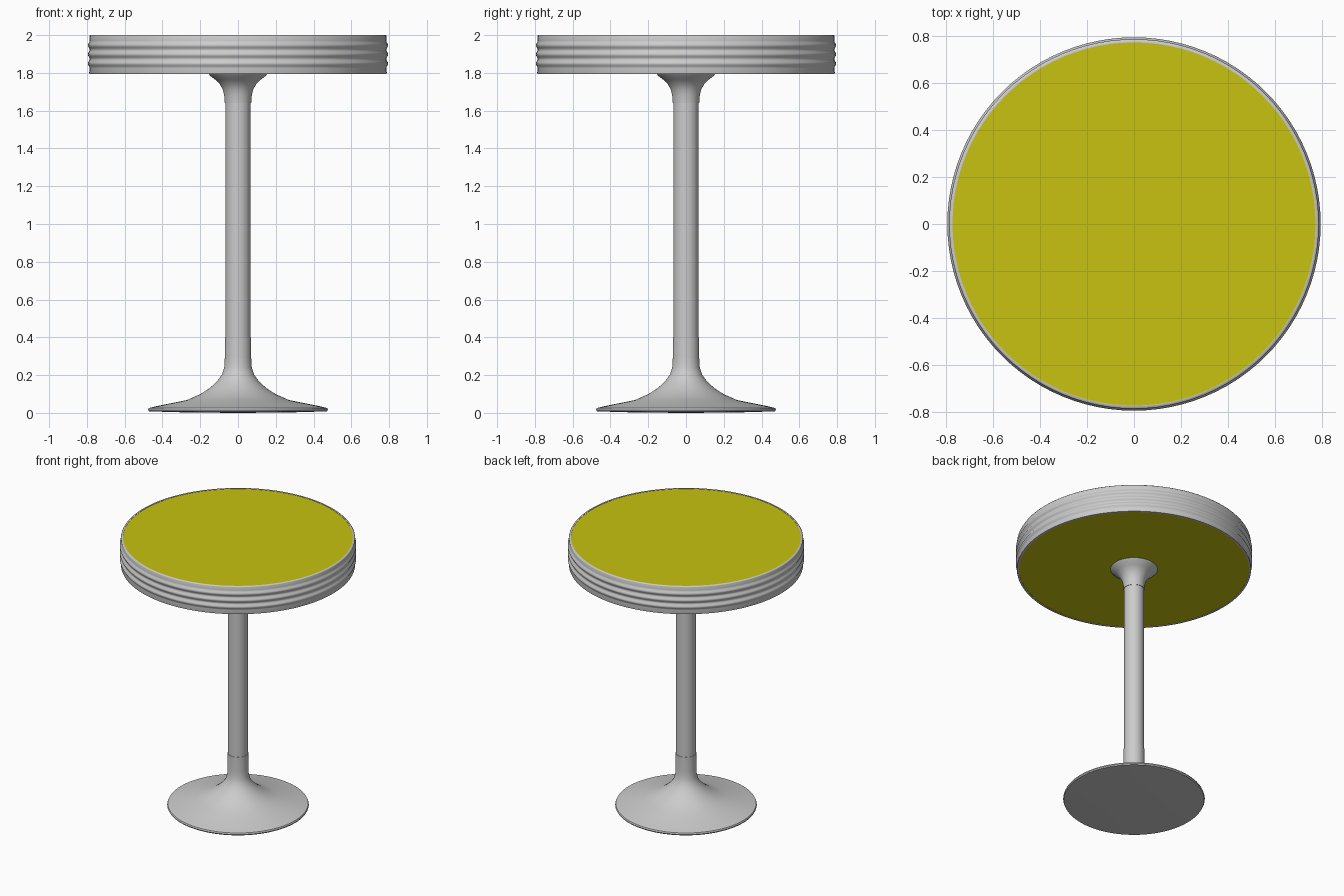
import bpy, bmesh, math

if "Cube" in bpy.data.objects:
    bpy.data.objects.remove(bpy.data.objects["Cube"])

SEG = 96


def lathe(name, profile, color=None, angle=40):
    """Spin an (r, z) profile around z; r = 0 points become poles."""
    bm = bmesh.new()
    rings = []
    for r, z in profile:
        if r == 0:
            rings.append([bm.verts.new((0, 0, z))] * SEG)
        else:
            rings.append([bm.verts.new((r * math.cos(math.tau * i / SEG),
                                        r * math.sin(math.tau * i / SEG), z))
                          for i in range(SEG)])
    for a, b in zip(rings, rings[1:]):
        for i in range(SEG):
            j = (i + 1) % SEG
            bm.faces.new(dict.fromkeys((a[i], a[j], b[j], b[i])))
    bmesh.ops.recalc_face_normals(bm, faces=bm.faces)
    me = bpy.data.meshes.new(name)
    bm.to_mesh(me)
    bm.free()
    ob = bpy.data.objects.new(name, me)
    bpy.context.collection.objects.link(ob)
    if color:
        mat = bpy.data.materials.new(name + "_paint")
        mat.diffuse_color = color
        mat.use_nodes = True
        mat.node_tree.nodes["Principled BSDF"].inputs["Base Color"].default_value = mat.diffuse_color
        me.materials.append(mat)
    bpy.ops.object.select_all(action='DESELECT')
    ob.select_set(True)
    bpy.context.view_layer.objects.active = ob
    bpy.ops.object.shade_smooth_by_angle(angle=math.radians(angle))
    return ob


# Flared pedestal base
lathe("pedestal_base", [
    (0, 0), (0.26, 0.002), (0.472, 0.008), (0.476, 0.016), (0.472, 0.026),
    (0.44, 0.034), (0.27, 0.068), (0.2, 0.099), (0.15, 0.131), (0.11, 0.168),
    (0.085, 0.203), (0.073, 0.24), (0.07, 0.29), (0.07, 0.4), (0, 0.4)])

# Column
lathe("column", [(0, 0.38), (0.067, 0.38), (0.067, 1.68), (0, 1.68)])

# Flared support under the top
lathe("top_support", [
    (0, 1.64), (0.07, 1.64), (0.073, 1.68), (0.081, 1.712), (0.096, 1.74),
    (0.12, 1.764), (0.145, 1.782), (0.158, 1.797), (0, 1.797)])

# Yellow table top slab
lathe("table_top", [(0, 1.797), (0.776, 1.797), (0.776, 1.998), (0, 1.998)],
      (0.58, 0.54, 0.005, 1))

# Ribbed metal edge band: flat lips with three rounded ribs
rim = [(0.773, 1.795), (0.786, 1.795), (0.788, 1.8)]
for k in range(25):
    t = k / 24
    rim.append((0.785 + 0.01 * math.sin(math.pi * 3 * t) ** 2, 1.825 + 0.145 * t))
rim += [(0.787, 1.995), (0.784, 2.0), (0.773, 2.0)]
lathe("edge_band", rim + rim[:1], angle=60)
